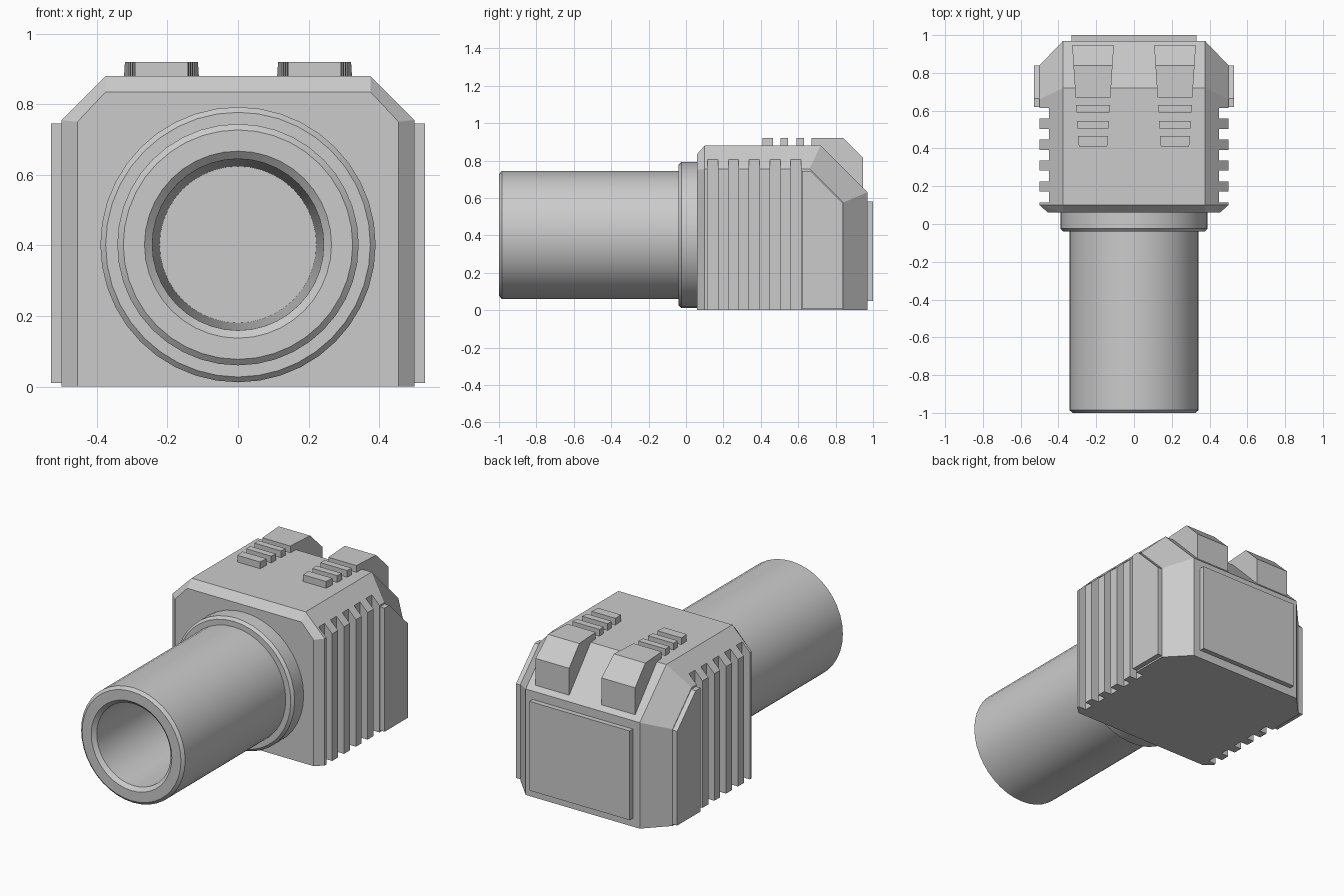
import bpy, bmesh, math

old = bpy.data.objects.get("Cube")
if old:
    bpy.data.objects.remove(old, do_unlink=True)

grey = bpy.data.materials.new("plain grey")
grey.use_nodes = True
grey.diffuse_color = (0.6, 0.6, 0.6, 1)
grey.node_tree.nodes["Principled BSDF"].inputs["Base Color"].default_value = (0.6, 0.6, 0.6, 1)


def finish(name, bm):
    bmesh.ops.recalc_face_normals(bm, faces=bm.faces[:])
    mesh = bpy.data.meshes.new(name)
    bm.to_mesh(mesh)
    bm.free()
    mesh.materials.append(grey)
    ob = bpy.data.objects.new(name, mesh)
    bpy.context.collection.objects.link(ob)
    return ob


def hull(bm, points):
    """Add the convex solid around the points."""
    verts = [bm.verts.new(p) for p in points]
    bmesh.ops.convex_hull(bm, input=verts)


def solid(name, points):
    bm = bmesh.new()
    hull(bm, points)
    bmesh.ops.dissolve_limit(bm, angle_limit=math.radians(2),
                             verts=bm.verts[:], edges=bm.edges[:])
    return finish(name, bm)


def box_points(x0, x1, y0, y1, z0, z1):
    return [(x, y, z) for x in (x0, x1) for y in (y0, y1) for z in (z0, z1)]


def lathe(name, profile, z, steps=40):
    """Turn a closed (radius, y) profile around the y axis at height z."""
    bm = bmesh.new()
    rings = []
    for i in range(steps):
        a = 2 * math.pi * i / steps
        rings.append([bm.verts.new((r * math.sin(a), y, z + r * math.cos(a)))
                      for r, y in profile])
    for i in range(steps):
        a, b = rings[i], rings[(i + 1) % steps]
        for j in range(len(profile) - 1):
            bm.faces.new((a[j], a[j + 1], b[j + 1], b[j]))
    bm.faces.new([r[0] for r in rings])
    bm.faces.new([r[-1] for r in rings])
    ob = finish(name, bm)
    bpy.ops.object.select_all(action='DESELECT')
    ob.select_set(True)
    bpy.context.view_layer.objects.active = ob
    bpy.ops.object.shade_smooth_by_angle(angle=math.radians(25))
    return ob


# Chamfered housing
half = [(.455, .06, 0), (.455, .06, .75), (.375, .06, .835),
        (.5, .1, 0), (.5, .1, .755), (.375, .1, .88),
        (.375, .72, .88), (.5, .66, .755), (.5, .84, .575), (.375, .97, .63),
        (.5, .84, 0), (.375, .97, 0)]
housing = solid("housing", [(s * x, y, z) for s in (-1, 1) for x, y, z in half])

# Vertical grip slots in both sides
bm = bmesh.new()
for side in (-1, 1):
    for i in range(5):
        y = .115 + i * .111
        hull(bm, box_points(side * .45, side * .6, y, y + .056, -.1, 1))
cutter = finish("slot_cutter", bm)
cutter.hide_render = True
cut = housing.modifiers.new("slots", 'BOOLEAN')
cut.operation = 'DIFFERENCE'
cut.solver = 'EXACT'
cut.object = cutter
bpy.context.view_layer.objects.active = housing
bpy.ops.object.modifier_apply(modifier=cut.name)
bpy.data.objects.remove(cutter, do_unlink=True)

# Side panels and rear plate
side_outline = [(.62, .01), (.62, .745), (.665, .745), (.84, .57), (.84, .01)]
for side, label in ((1, "left"), (-1, "right")):
    solid(label + "_side_panel",
          [(side * x, y, z) for x in (.49, .53) for y, z in side_outline])
solid("rear_plate", box_points(-.33, .33, .96, 1, .05, .58))

# Hollow barrel and collar
lathe("barrel", [(.342, .1), (.342, -.985), (.325, -1), (.265, -1),
                 (.243, -.98), (.22, .05)], .402)
lathe("collar", [(.39, .08), (.39, -.025), (.375, -.04), (.3, -.04)], .402)


# Tapering top blocks and ridges
def half_width(y):
    return .075 + (y - .41) * .066


for side, label in ((1, "left"), (-1, "right")):
    def taper(name, outline):
        solid(label + name, [(side * .217 + s * half_width(y), y, z)
                             for s in (-1, 1) for y, z in outline])

    taper("_top_block", [(.67, .8), (.67, .92), (.84, .92), (.945, .815), (.945, .6)])
    for n, (a, b) in enumerate([(.41, .465), (.505, .545), (.59, .63)], 1):
        taper("_ridge_%d" % n, [(a, .85), (a, .92), (b, .92), (b, .85)])
